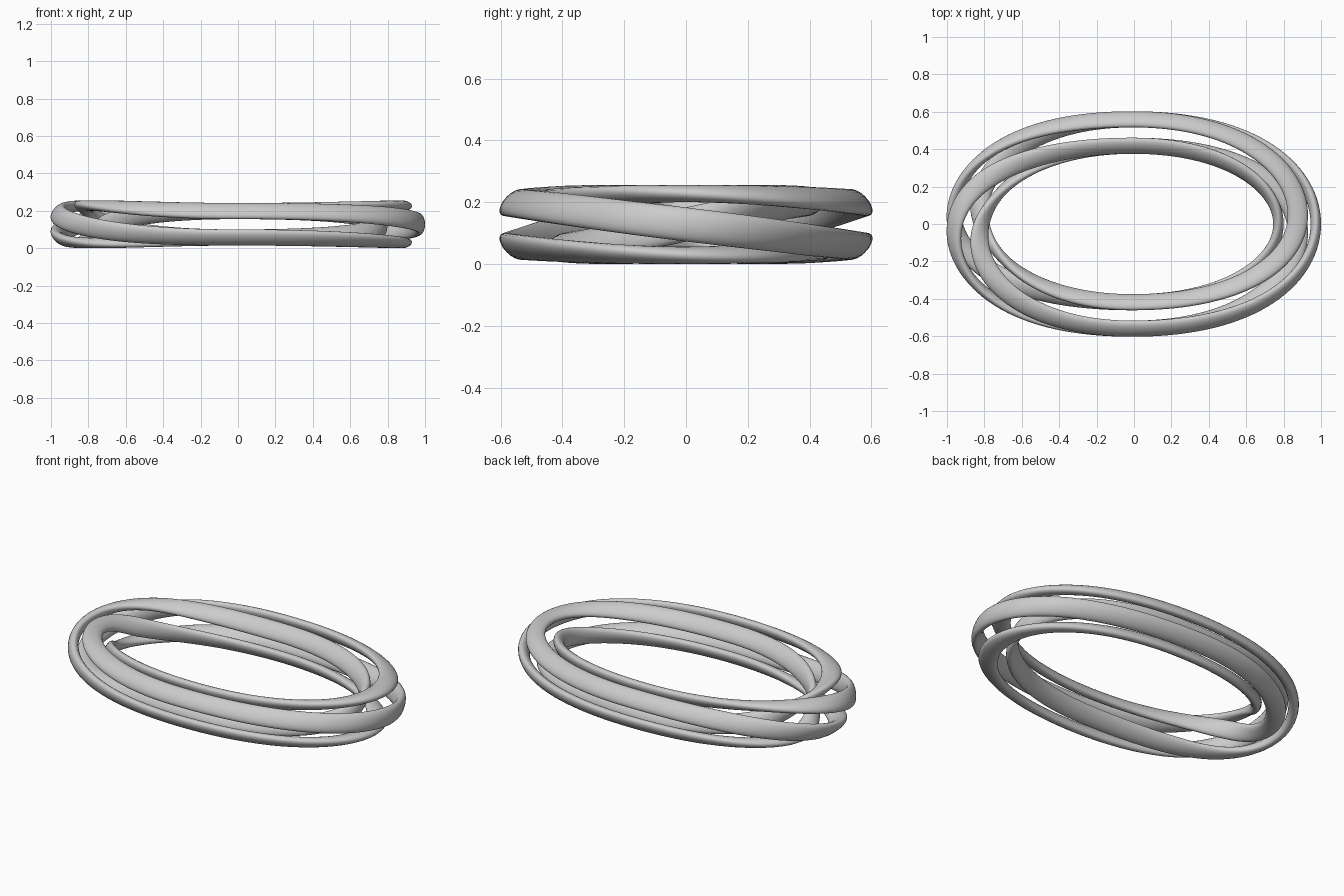
import bpy, bmesh, math
from mathutils import Vector

if "Cube" in bpy.data.objects:
    bpy.data.objects.remove(bpy.data.objects["Cube"])

A, B = 0.879, 0.489        # half length / half width of the oval path
R = 0.100                  # distance of each strand from the path
TAN, RAD = 0.055, 0.028    # half width / half thickness of the strand section
SEG, SIDES = 72, 20        # steps per half oval, sides of the section
ZC, XC = 0.128, -0.007     # centre of the ring
UP = Vector((0, 0, 1))


def path(side, t):
    """Point and outward normal on one half of the oval (two-point bezier)."""
    h = A / 0.75
    ease = 3 * t * t - 2 * t ** 3
    p = Vector((side * 3 * h * t * (1 - t), -side * B * (2 * ease - 1) * -1, 0))
    d = Vector((side * 3 * h * (1 - 2 * t), side * B * 12 * t * (1 - t), 0)).normalized()
    return p, Vector((d.y, -d.x, 0)), ease


# One endless strand: four laps, each lap turning three quarters of a twist
bm = bmesh.new()
rings = []
phi0 = math.radians(45)
for lap in range(4):
    for side, turn in ((-1, math.pi), (1, math.pi / 2)):
        for i in range(SEG):
            p, n, ease = path(side, i / SEG)
            phi = phi0 - turn * ease
            e = n * math.cos(phi) + UP * math.sin(phi)
            f = UP * math.cos(phi) - n * math.sin(phi)
            ring = []
            for k in range(SIDES):
                a = 2 * math.pi * k / SIDES
                q = p + e * (R + RAD * math.cos(a)) + f * (TAN * math.sin(a))
                ring.append(bm.verts.new(q + Vector((XC, 0, ZC))))
            rings.append(ring)
        phi0 -= turn

# Skin the rings into a closed tube
for i, r0 in enumerate(rings):
    r1 = rings[(i + 1) % len(rings)]
    for k in range(SIDES):
        m = (k + 1) % SIDES
        bm.faces.new((r0[k], r0[m], r1[m], r1[k]))
bmesh.ops.recalc_face_normals(bm, faces=bm.faces)

mesh = bpy.data.meshes.new("twisted_strand_ring")
bm.to_mesh(mesh)
bm.free()
obj = bpy.data.objects.new("twisted_strand_ring", mesh)
bpy.context.collection.objects.link(obj)
bpy.context.view_layer.objects.active = obj
obj.select_set(True)
bpy.ops.object.shade_smooth_by_angle(angle=math.radians(40))
